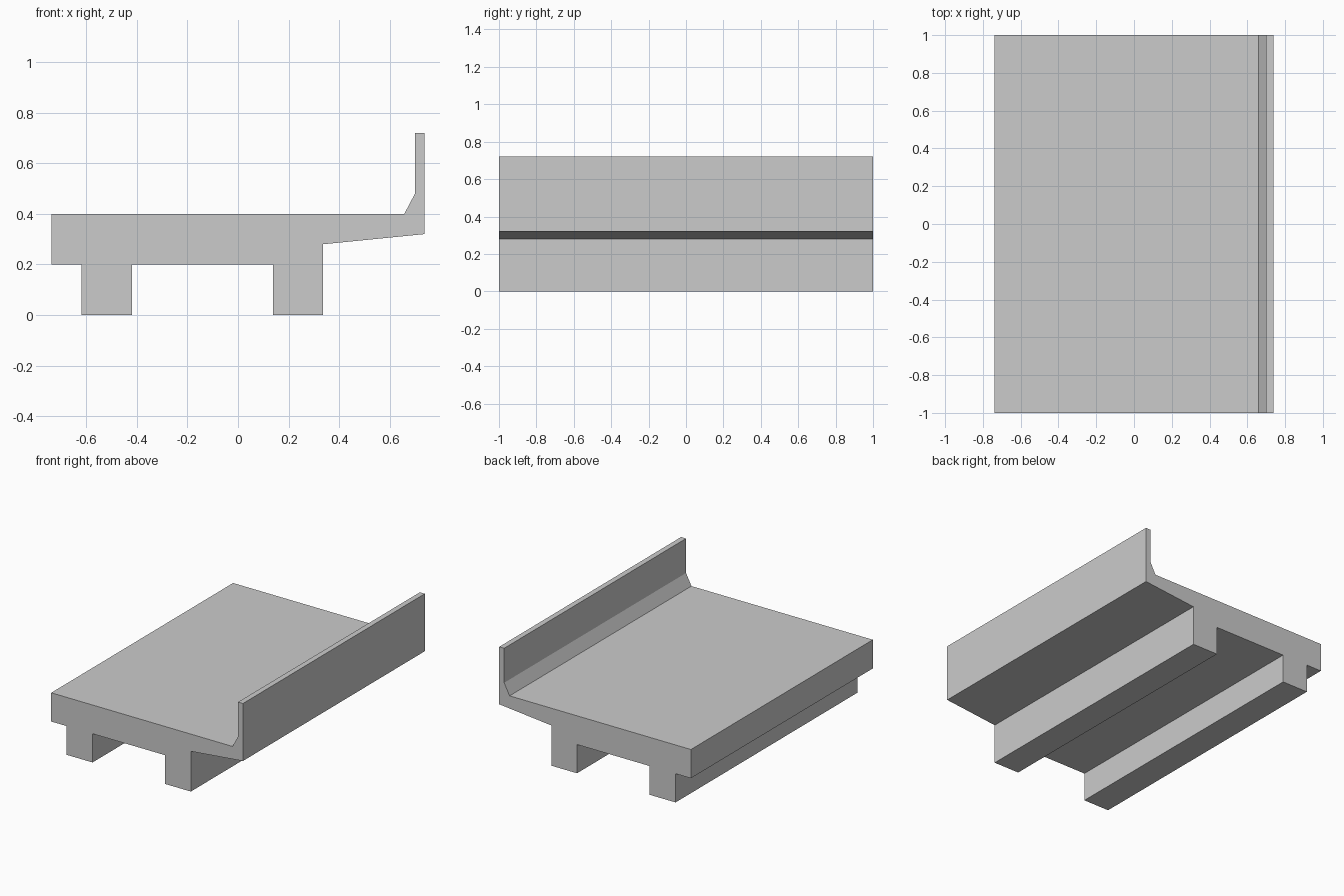
import bpy, bmesh
from mathutils import Vector

if "Cube" in bpy.data.objects:
    bpy.data.objects.remove(bpy.data.objects["Cube"])


def extrude_profile(name, points, length):
    """Extrude a closed x/z profile along y, centred on y = 0."""
    bm = bmesh.new()
    face = bm.faces.new([bm.verts.new((x, -length / 2, z)) for x, z in points])
    result = bmesh.ops.extrude_face_region(bm, geom=[face])
    moved = [g for g in result["geom"] if isinstance(g, bmesh.types.BMVert)]
    bmesh.ops.translate(bm, verts=moved, vec=Vector((0, length, 0)))
    bmesh.ops.recalc_face_normals(bm, faces=bm.faces)
    mesh = bpy.data.meshes.new(name)
    bm.to_mesh(mesh)
    bm.free()
    obj = bpy.data.objects.new(name, mesh)
    bpy.context.collection.objects.link(obj)
    return obj


half_width = 0.738
deck_top, deck_bottom = 0.4, 0.2

# Bridge section: deck, two beams, tapered overhang and parapet wall
profile = [
    (-half_width, deck_top), (-half_width, deck_bottom),
    # left beam
    (-0.62, deck_bottom), (-0.62, 0), (-0.42, 0), (-0.42, deck_bottom),
    # right beam
    (0.139, deck_bottom), (0.139, 0), (0.337, 0), (0.337, 0.28),
    # overhang and parapet with sloped foot
    (half_width, 0.32), (half_width, 0.72), (0.7, 0.72),
    (0.7, 0.48), (0.658, deck_top),
]
extrude_profile("bridge_deck_section", profile, 2.0)
